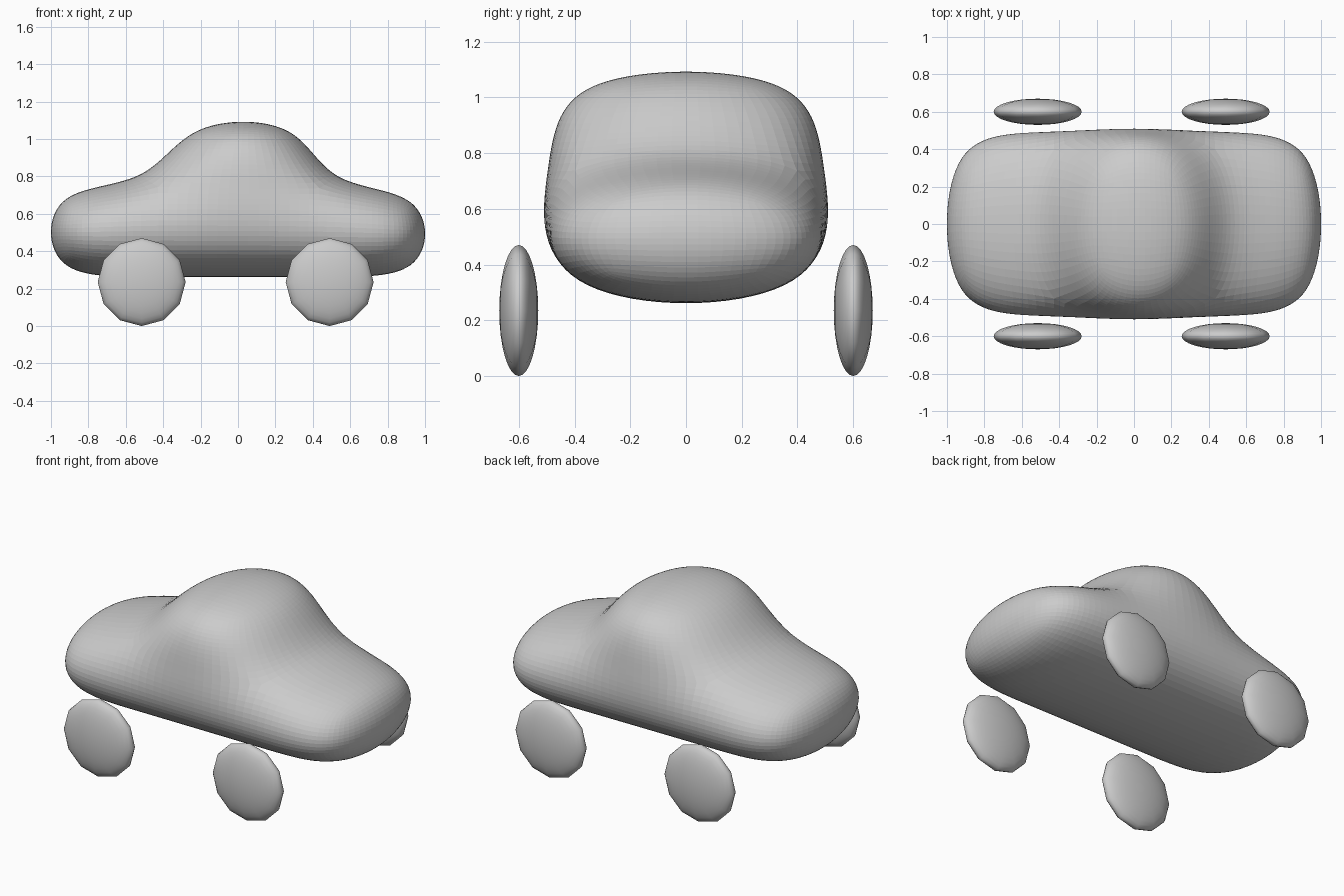
import bpy, bmesh
from mathutils import Matrix

cube = bpy.data.objects.get("Cube")
if cube:
    bpy.data.objects.remove(cube, do_unlink=True)

grey = bpy.data.materials.new("plain_grey")
grey.use_nodes = True
GREY = (0.6, 0.6, 0.6, 1)
grey.diffuse_color = GREY
grey.node_tree.nodes["Principled BSDF"].inputs["Base Color"].default_value = GREY


def add_object(name, bm):
    bmesh.ops.recalc_face_normals(bm, faces=bm.faces)
    mesh = bpy.data.meshes.new(name)
    bm.to_mesh(mesh)
    bm.free()
    mesh.materials.append(grey)
    obj = bpy.data.objects.new(name, mesh)
    bpy.context.collection.objects.link(obj)
    return obj


# Body cage: hull of three blocks with a narrower cabin on the middle one
stations = [-1.044, -0.50, 0.50, 1.044]
waist = [0.765, 0.765, 0.755, 0.745]
HULL, CABIN = 0.528, 0.49
bm = bmesh.new()


def row(points, half_width):
    return [[bm.verts.new((x, s * half_width, z)) for s in (-1, 1)] for x, z in points]


bottom = row([(x, 0.24) for x in stations], HULL)
belt = row(zip(stations, waist), HULL)
roof = row([(-0.285, 1.121), (0.35, 1.121)], CABIN)
outline = [belt[0], belt[1], roof[0], roof[1], belt[2], belt[3]] + bottom[::-1]
for p, q in zip(outline, outline[1:] + outline[:1]):
    bm.faces.new((p[0], q[0], q[1], p[1]))
for s in (0, 1):
    for i in range(3):
        bm.faces.new((bottom[i][s], bottom[i + 1][s], belt[i + 1][s], belt[i][s]))
    bm.faces.new((belt[1][s], belt[2][s], roof[1][s], roof[0][s]))
body = add_object("car_body", bm)
rounding = body.modifiers.new("rounding", 'SUBSURF')
rounding.levels = rounding.render_levels = 4

# Wheels: thin lens-shaped discs with a twelve-sided rim
RADIUS, HALF = 0.235, 0.07
for end, x in (("right", -0.515), ("left", 0.49)):
    for side, y in (("front", -0.6), ("back", 0.6)):
        bm = bmesh.new()
        bmesh.ops.create_uvsphere(bm, u_segments=12, v_segments=16, radius=1)
        bm.transform(Matrix.Translation((x, y, RADIUS))
                     @ Matrix.Diagonal((RADIUS, HALF, RADIUS, 1))
                     @ Matrix.Rotation(1.5708, 4, 'X'))
        wheel = add_object(f"{side}_{end}_wheel", bm)
        wheel.data.shade_smooth()
